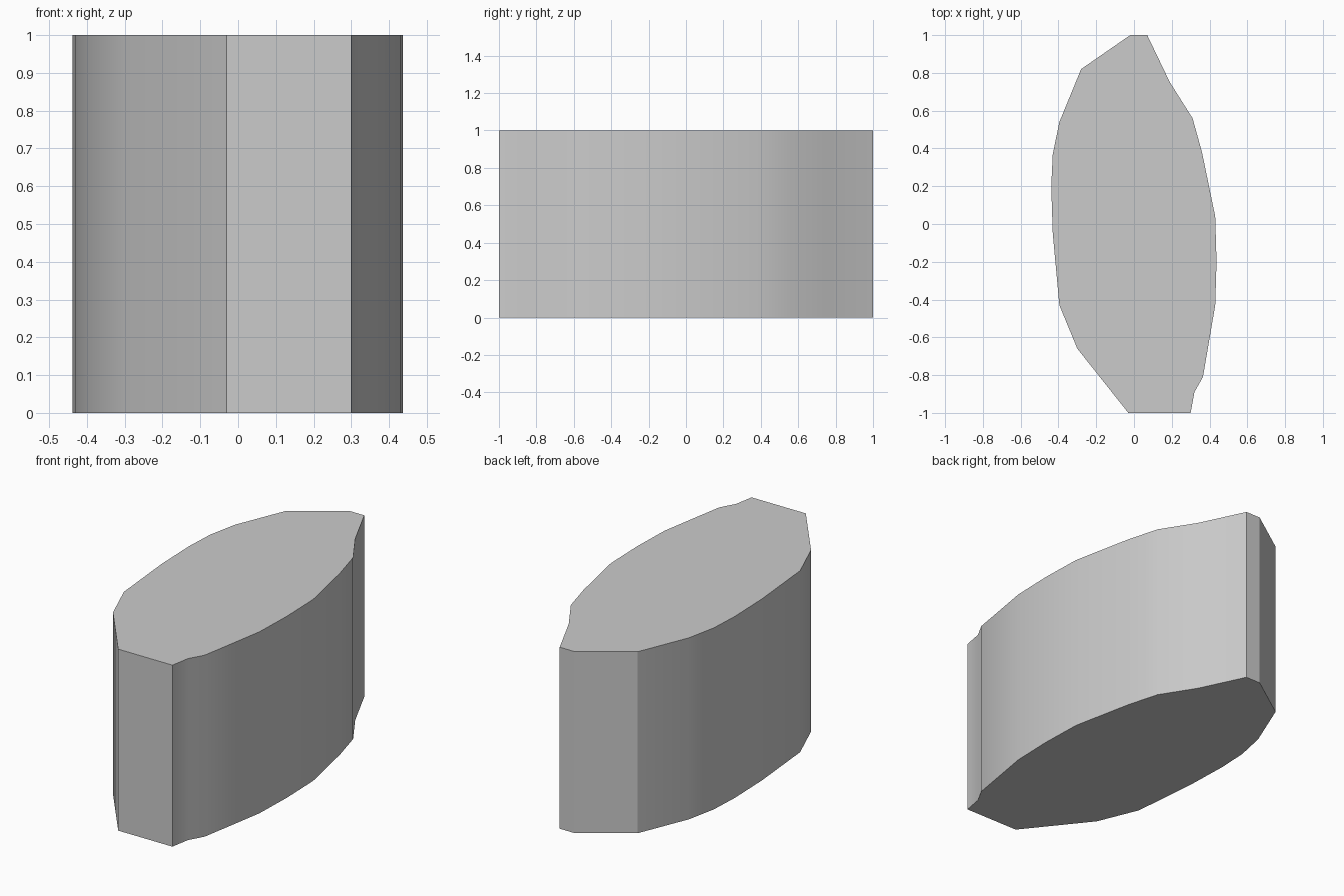
import bpy
import bmesh

# Remove the default object
cube = bpy.data.objects.get("Cube")
if cube:
    bpy.data.objects.remove(cube, do_unlink=True)

HEIGHT = 1.0

# Outline seen from above, counter-clockwise from the front edge
OUTLINE = [
    (-0.03, -1.0), (0.30, -1.0), (0.32, -0.89), (0.365, -0.81),
    (0.43, -0.43), (0.437, -0.2), (0.43, 0.04), (0.36, 0.38),
    (0.31, 0.56), (0.19, 0.75), (0.07, 1.0), (-0.02, 1.0),
    (-0.28, 0.82), (-0.395, 0.54), (-0.43, 0.37), (-0.438, 0.2),
    (-0.43, -0.05), (-0.395, -0.43), (-0.30, -0.66),
]

# Single plain colour
stone = bpy.data.materials.new("stone grey")
stone.use_nodes = True
color = (0.6, 0.6, 0.6, 1.0)
stone.diffuse_color = color
stone.node_tree.nodes["Principled BSDF"].inputs["Base Color"].default_value = color

# Extrude the outline into a solid block
bm = bmesh.new()
base = bm.faces.new([bm.verts.new((x, y, 0)) for x, y in OUTLINE])
top = bmesh.ops.extrude_face_region(bm, geom=[base], use_keep_orig=True)
bmesh.ops.translate(bm, vec=(0, 0, HEIGHT),
                    verts=[v for v in top["geom"] if isinstance(v, bmesh.types.BMVert)])
bmesh.ops.recalc_face_normals(bm, faces=bm.faces)
mesh = bpy.data.meshes.new("stone_block")
bm.to_mesh(mesh)
bm.free()
mesh.materials.append(stone)

block = bpy.data.objects.new("stone_block", mesh)
bpy.context.collection.objects.link(block)

# Soft sides with crisp corners
bpy.ops.object.select_all(action="DESELECT")
block.select_set(True)
bpy.context.view_layer.objects.active = block
bpy.ops.object.shade_smooth_by_angle()
